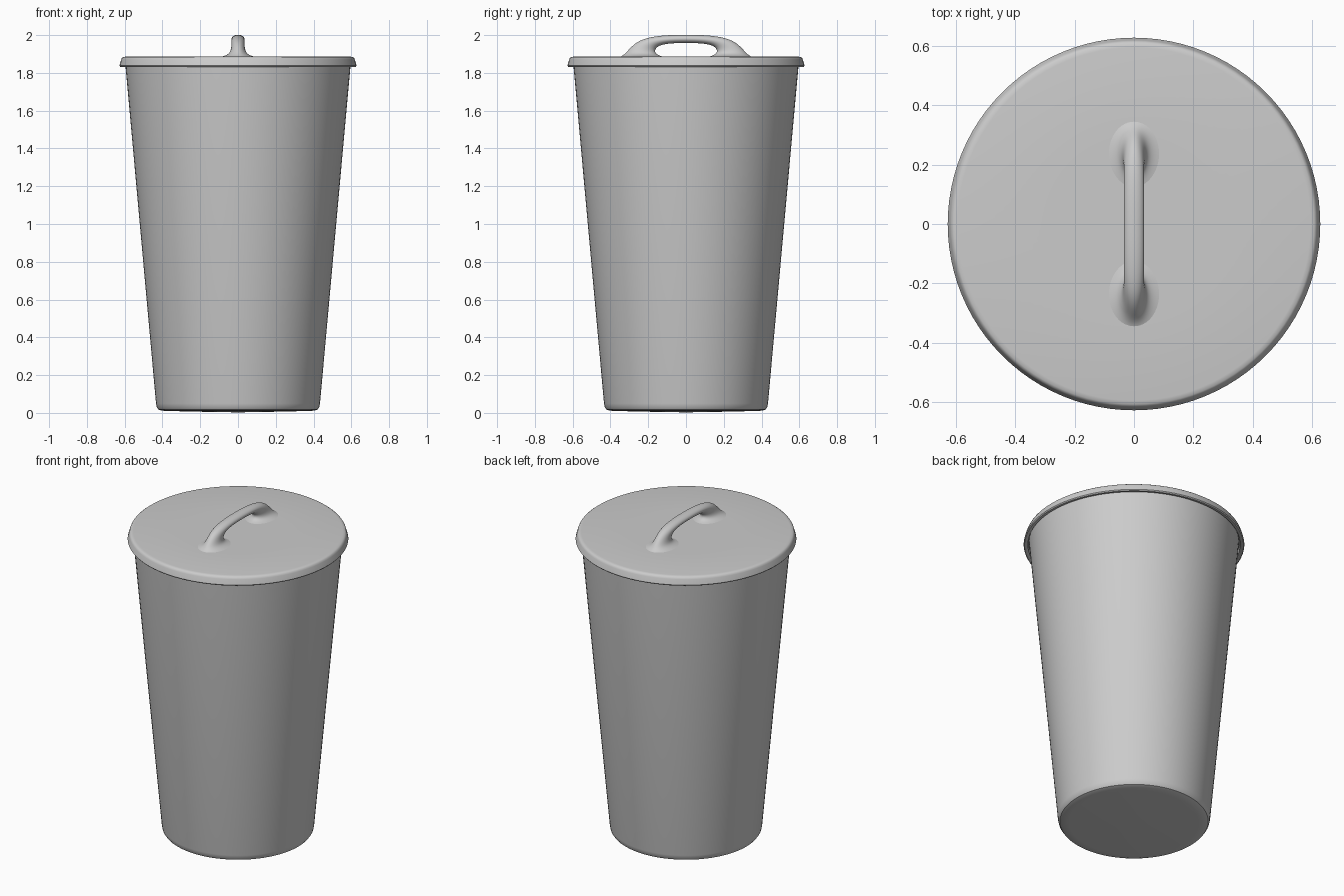
import bpy, bmesh, math

if "Cube" in bpy.data.objects:
    bpy.data.objects.remove(bpy.data.objects["Cube"])


def finish(name, bm, angle=35):
    bmesh.ops.remove_doubles(bm, verts=bm.verts, dist=1e-5)
    bmesh.ops.recalc_face_normals(bm, faces=bm.faces)
    me = bpy.data.meshes.new(name)
    bm.to_mesh(me)
    bm.free()
    me.shade_smooth()
    me.set_sharp_from_angle(angle=math.radians(angle))
    ob = bpy.data.objects.new(name, me)
    bpy.context.collection.objects.link(ob)
    return ob


def lathe(name, profile, steps=96):
    bm = bmesh.new()
    vs = [bm.verts.new((r, 0, z)) for r, z in profile]
    es = [bm.edges.new(p) for p in zip(vs, vs[1:])]
    bmesh.ops.spin(bm, geom=vs + es, cent=(0, 0, 0), axis=(0, 0, 1),
                   angle=math.tau, steps=steps)
    return finish(name, bm)


# Tapered bin with a rounded foot and a thin wall
lathe("bin_body", [(0, 0.003), (0.10, 0.004), (0.37, 0.010), (0.405, 0.012),
                   (0.422, 0.018), (0.430, 0.030), (0.434, 0.05),
                   (0.595, 1.83), (0.597, 1.855), (0.577, 1.855),
                   (0.415, 0.05), (0.395, 0.035), (0, 0.03)])

# Overhanging lid with a slanted, rounded skirt
lathe("lid", [(0, 1.86), (0.602, 1.86), (0.604, 1.836), (0.610, 1.832),
              (0.623, 1.832), (0.628, 1.838), (0.619, 1.870), (0.615, 1.879),
              (0.608, 1.884), (0.595, 1.886), (0.3, 1.887), (0, 1.887)])

# Arched handle: outer (y, z), inner (y, z), half width of each section
half = [(0.365, 1.880, 0.090, 1.880, 0.125),
        (0.340, 1.889, 0.125, 1.887, 0.075),
        (0.318, 1.908, 0.152, 1.896, 0.046),
        (0.290, 1.940, 0.166, 1.914, 0.037),
        (0.250, 1.971, 0.156, 1.936, 0.035),
        (0.190, 1.991, 0.125, 1.950, 0.035),
        (0.100, 2.001, 0.075, 1.957, 0.035)]
sections = half + [(0, 2.003, 0, 1.958, 0.035)] + [
    (-a, b, -c, d, w) for a, b, c, d, w in reversed(half)]
bm = bmesh.new()
N = 16
rings = []
for oy, oz, iy, iz, w in sections:
    ring = []
    for k in range(N):
        a = math.tau * k / N
        t = (1 + math.cos(a)) / 2
        ring.append(bm.verts.new((w * math.sin(a), iy + (oy - iy) * t,
                                  iz + (oz - iz) * t)))
    rings.append(ring)
for r0, r1 in zip(rings, rings[1:]):
    for k in range(N):
        j = (k + 1) % N
        bm.faces.new((r0[k], r0[j], r1[j], r1[k]))
handle = finish("lid_handle", bm, 180)
sub = handle.modifiers.new("Smooth", 'SUBSURF')
sub.levels = sub.render_levels = 2
